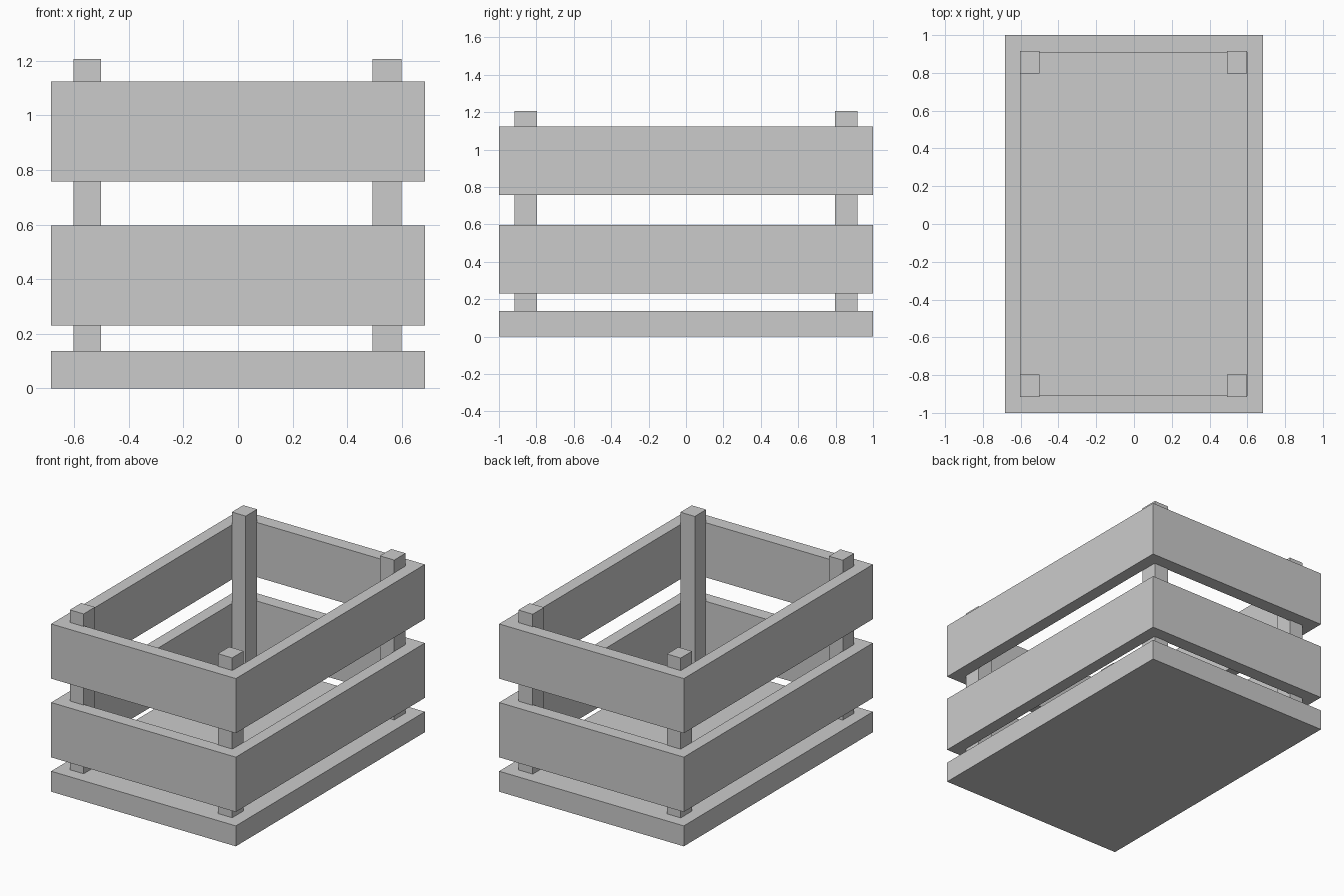
import bpy, bmesh

if "Cube" in bpy.data.objects:
    bpy.data.objects.remove(bpy.data.objects["Cube"])

W, L = 0.684, 1.0        # outer half width / half length
IW, IL = 0.601, 0.909    # inner half width / half length


def finish(bm, name):
    bmesh.ops.recalc_face_normals(bm, faces=bm.faces)
    mesh = bpy.data.meshes.new(name)
    bm.to_mesh(mesh)
    bm.free()
    obj = bpy.data.objects.new(name, mesh)
    bpy.context.collection.objects.link(obj)
    return obj


def box(name, x0, x1, y0, y1, z0, z1):
    bm = bmesh.new()
    bmesh.ops.create_cube(bm, size=1)
    for v in bm.verts:
        v.co = (x1 if v.co.x > 0 else x0,
                y1 if v.co.y > 0 else y0,
                z1 if v.co.z > 0 else z0)
    return finish(bm, name)


def frame(name, z0, z1):
    """Hollow rectangular band with a shared wall thickness."""
    bm = bmesh.new()
    corners = [(-1, -1), (1, -1), (1, 1), (-1, 1)]

    def loop(w, l, z):
        return [bm.verts.new((sx * w, sy * l, z)) for sx, sy in corners]

    loops = [loop(W, L, z0), loop(W, L, z1), loop(IW, IL, z1), loop(IW, IL, z0)]
    for a, b in zip(loops, loops[1:] + loops[:1]):
        for i in range(4):
            j = (i + 1) % 4
            bm.faces.new((a[i], a[j], b[j], b[i]))
    return finish(bm, name)


# Solid floor slab
box("crate_floor", -W, W, -L, L, 0, 0.137)

# Two bands of side boards
frame("lower_side_boards", 0.23, 0.597)
frame("upper_side_boards", 0.757, 1.123)

# Corner posts, slightly let into the end boards
for side, x0, x1 in (("left", -0.603, -0.501), ("right", 0.493, 0.599)):
    for end, y0, y1 in (("front", -0.917, -0.797), ("back", 0.797, 0.917)):
        box(f"{end}_{side}_post", x0, x1, y0, y1, 0.13, 1.207)
